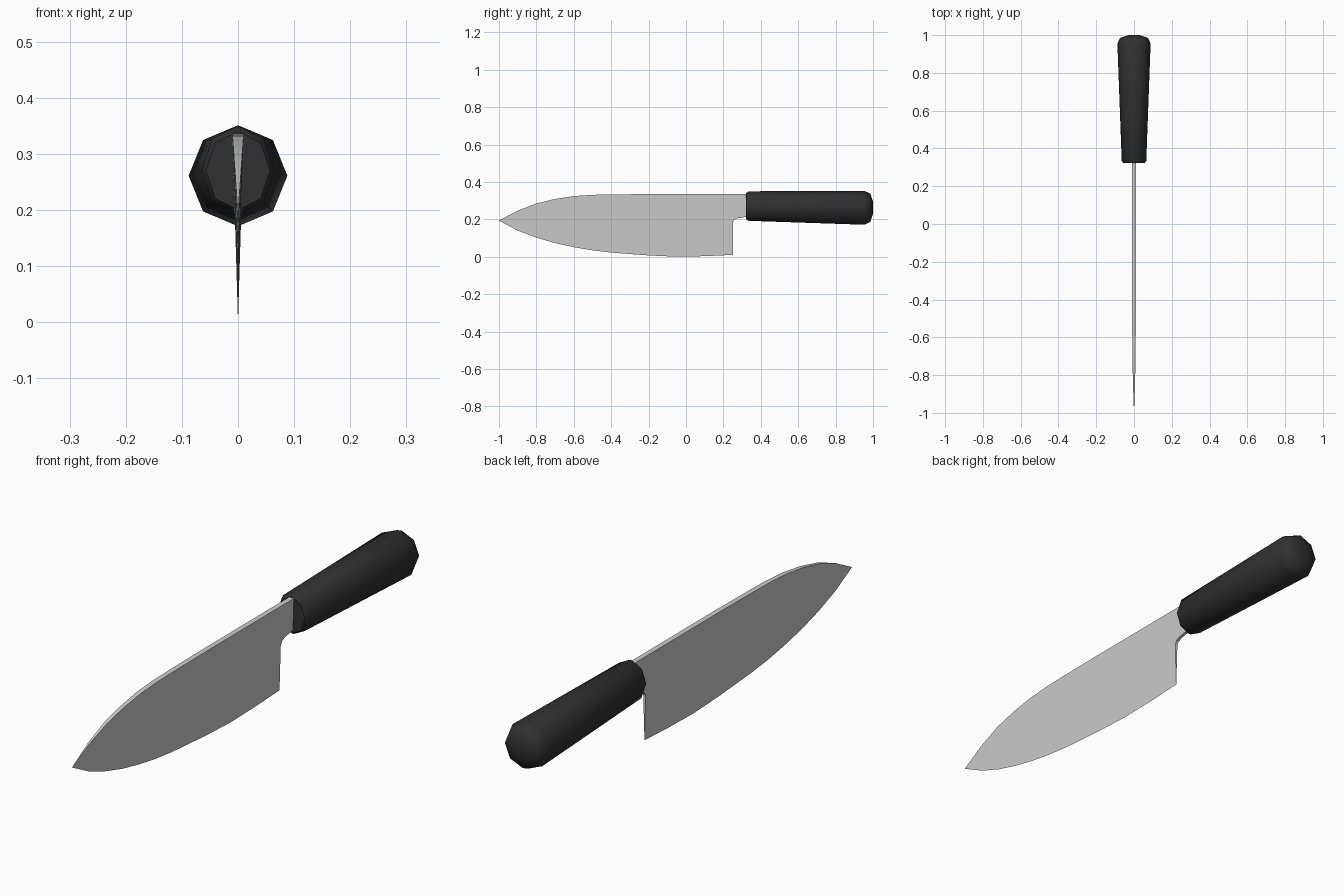
import bpy, bmesh, math

if "Cube" in bpy.data.objects:
    bpy.data.objects.remove(bpy.data.objects["Cube"])


def finish(name, bm, angle, color=None):
    bmesh.ops.remove_doubles(bm, verts=bm.verts, dist=1e-5)
    bmesh.ops.recalc_face_normals(bm, faces=bm.faces)
    me = bpy.data.meshes.new(name)
    bm.to_mesh(me)
    bm.free()
    ob = bpy.data.objects.new(name, me)
    bpy.context.collection.objects.link(ob)
    if color:
        mat = bpy.data.materials.new(name + "_material")
        mat.diffuse_color = color
        mat.use_nodes = True
        mat.node_tree.nodes["Principled BSDF"].inputs["Base Color"].default_value = mat.diffuse_color
        me.materials.append(mat)
    bpy.ops.object.select_all(action='DESELECT')
    ob.select_set(True)
    bpy.context.view_layer.objects.active = ob
    bpy.ops.object.shade_smooth_by_angle(angle=math.radians(angle))
    return ob


def bridge(bm, a, b, closed=True):
    n = len(a)
    for i in range(n if closed else n - 1):
        j = (i + 1) % n
        bm.faces.new((a[i], a[j], b[j], b[i]))


# Blade: wedge sections (y, spine z, edge z) from heel to tip
HALF, TIP_Z, SPINE = 0.01, 0.193, 0.335
stations = [(0.25, SPINE, 0.01), (0.1, SPINE, 0.003), (-0.05, SPINE, 0.0),
            (-0.2, SPINE, 0.007), (-0.4, 0.333, 0.022), (-0.5, 0.331, 0.034),
            (-0.6, 0.324, 0.051), (-0.7, 0.309, 0.073), (-0.8, 0.285, 0.102),
            (-0.9, 0.246, 0.14)]
F = 0.53
bm = bmesh.new()
rings = []
for y, top, edge in stations:
    w = HALF * (top - TIP_Z) / (SPINE - TIP_Z)
    mid = edge + (top - edge) * F
    pts = [(0, edge), (w * F, mid), (w, top), (-w, top), (-w * F, mid)]
    rings.append([bm.verts.new((x, y, z)) for x, z in pts])
for a, b in zip(rings, rings[1:]):
    bridge(bm, a, b)
tip = bm.verts.new((0, -1, TIP_Z))
for i in range(5):
    bm.faces.new((rings[-1][i], rings[-1][(i + 1) % 5], tip))

# Heel face and the neck running into the handle
heel = rings[0]
bm.faces.new((heel[0], heel[1], heel[4]))
last = heel[1:]
for y, z in [(0.258, 0.197), (0.275, 0.205), (0.32, 0.213), (0.38, 0.218)]:
    w = HALF * z / SPINE
    ring = [bm.verts.new(p) for p in ((w, y, z), (HALF, y, SPINE),
                                      (-HALF, y, SPINE), (-w, y, z))]
    bridge(bm, last, ring)
    last = ring
bm.faces.new(last)
finish("blade", bm, 20)

# Handle: eight-sided tapered grip with rounded ends (y, half width, centre z, half height)
bm = bmesh.new()
rings = []
for y, rx, cz, rz in [(0.322, 0.057, 0.270, 0.070), (0.335, 0.065, 0.271, 0.079),
                      (0.955, 0.088, 0.261, 0.090), (0.985, 0.074, 0.262, 0.076),
                      (1.0, 0.030, 0.263, 0.032)]:
    rings.append([bm.verts.new((rx * math.sin(k * math.pi / 4), y,
                                cz + rz * math.cos(k * math.pi / 4)))
                  for k in range(8)])
for a, b in zip(rings, rings[1:]):
    bridge(bm, a, b)
bm.faces.new(rings[0])
bm.faces.new(rings[-1])
finish("handle", bm, 50, (0.03, 0.03, 0.03, 1))
